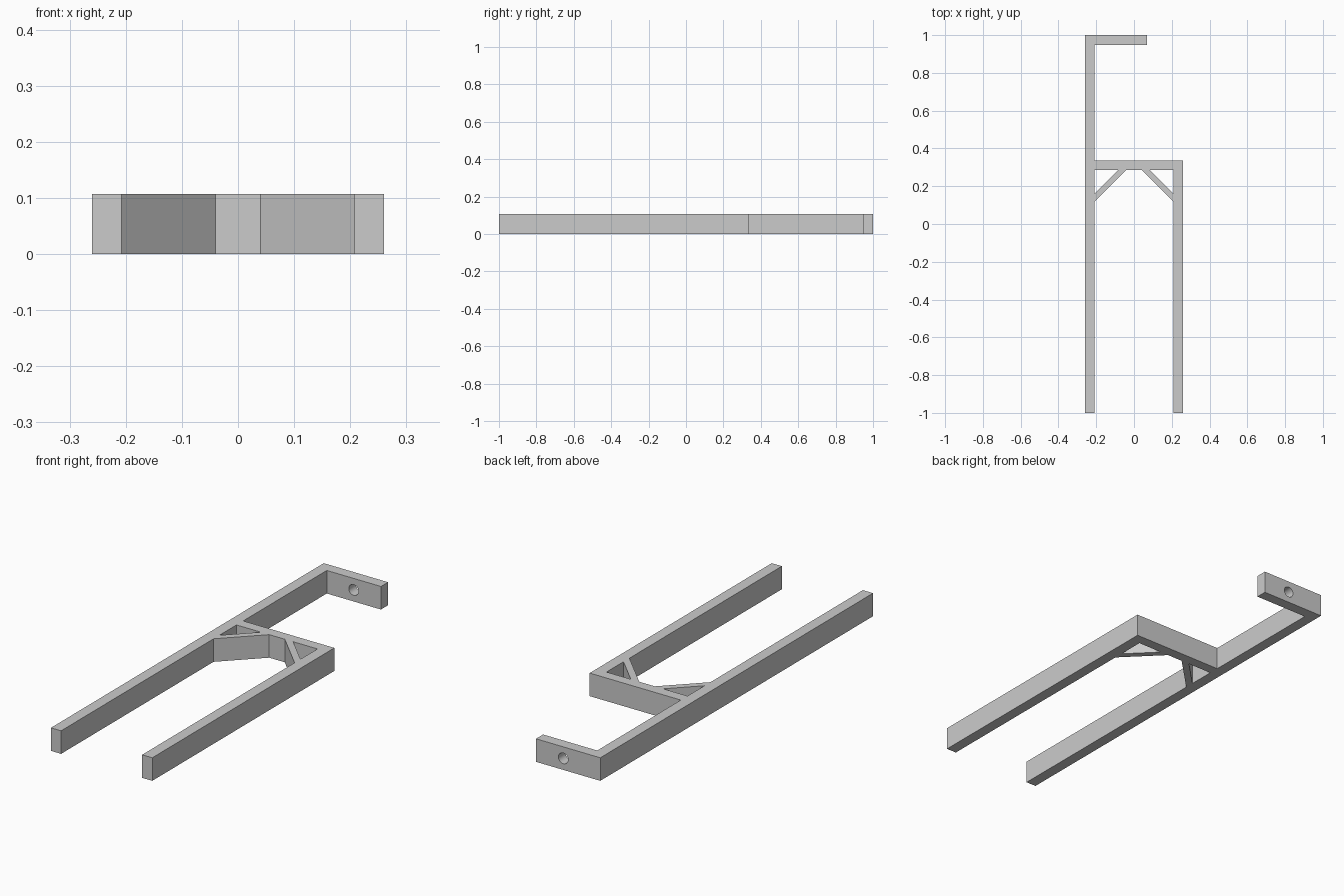
import bpy, bmesh, math
from mathutils import Matrix

if "Cube" in bpy.data.objects:
    bpy.data.objects.remove(bpy.data.objects["Cube"])

H = 0.107            # height of the flat bracket
W, I = 0.26, 0.208   # outer and inner half width


def prism(name, outline, z0, z1):
    """Extrude a flat outline upward."""
    bm = bmesh.new()
    face = bm.faces.new([bm.verts.new((x, y, z0)) for x, y in outline])
    out = bmesh.ops.extrude_face_region(bm, geom=[face])
    verts = [v for v in out["geom"] if isinstance(v, bmesh.types.BMVert)]
    bmesh.ops.translate(bm, verts=verts, vec=(0, 0, z1 - z0))
    bmesh.ops.recalc_face_normals(bm, faces=bm.faces)
    return link(name, bm)


def link(name, bm):
    mesh = bpy.data.meshes.new(name)
    bm.to_mesh(mesh)
    bm.free()
    obj = bpy.data.objects.new(name, mesh)
    bpy.context.collection.objects.link(obj)
    return obj


def cut(target, cutter):
    cutter.hide_render = True
    cutter.hide_viewport = True
    mod = target.modifiers.new(cutter.name, 'BOOLEAN')
    mod.operation = 'DIFFERENCE'
    mod.solver = 'EXACT'
    mod.object = cutter


# Frame: two long legs, crossbar, diagonal braces and end hook in one outline
frame = prism("bracket_frame", [
    (-W, -1), (-I, -1), (-I, 0.118), (-0.04, 0.286), (0.04, 0.286),
    (I, 0.118), (I, -1), (W, -1), (W, 0.335), (-I, 0.335),
    (-I, 0.948), (0.07, 0.948), (0.07, 1), (-W, 1)], 0, H)

# Triangular openings behind the braces
for name, s in (("left_opening", -1), ("right_opening", 1)):
    cut(frame, prism(name, [(s * I, 0.161), (s * I, 0.286), (s * 0.083, 0.286)],
                     -0.05, H + 0.05))

# Screw hole through the hook
bm = bmesh.new()
bmesh.ops.create_cone(bm, cap_ends=True, segments=32, radius1=0.025,
                      radius2=0.025, depth=0.2,
                      matrix=Matrix.Translation((-0.07, 0.974, H / 2))
                      @ Matrix.Rotation(math.pi / 2, 4, 'X'))
cut(frame, link("screw_hole", bm))

# Apply the cuts, then smooth only the hole wall
mesh = bpy.data.meshes.new_from_object(
    frame.evaluated_get(bpy.context.evaluated_depsgraph_get()))
cutters = [m.object for m in frame.modifiers]
frame.modifiers.clear()
frame.data = mesh
for c in cutters:
    bpy.data.objects.remove(c)

grey = bpy.data.materials.new("plain grey")
grey.diffuse_color = (0.6, 0.6, 0.6, 1)
grey.use_nodes = True
grey.node_tree.nodes["Principled BSDF"].inputs["Base Color"].default_value = grey.diffuse_color
mesh.materials.clear()
mesh.materials.append(grey)
for p in mesh.polygons:
    p.material_index = 0

bpy.context.view_layer.objects.active = frame
frame.select_set(True)
bpy.ops.object.shade_smooth_by_angle(angle=math.radians(30))
